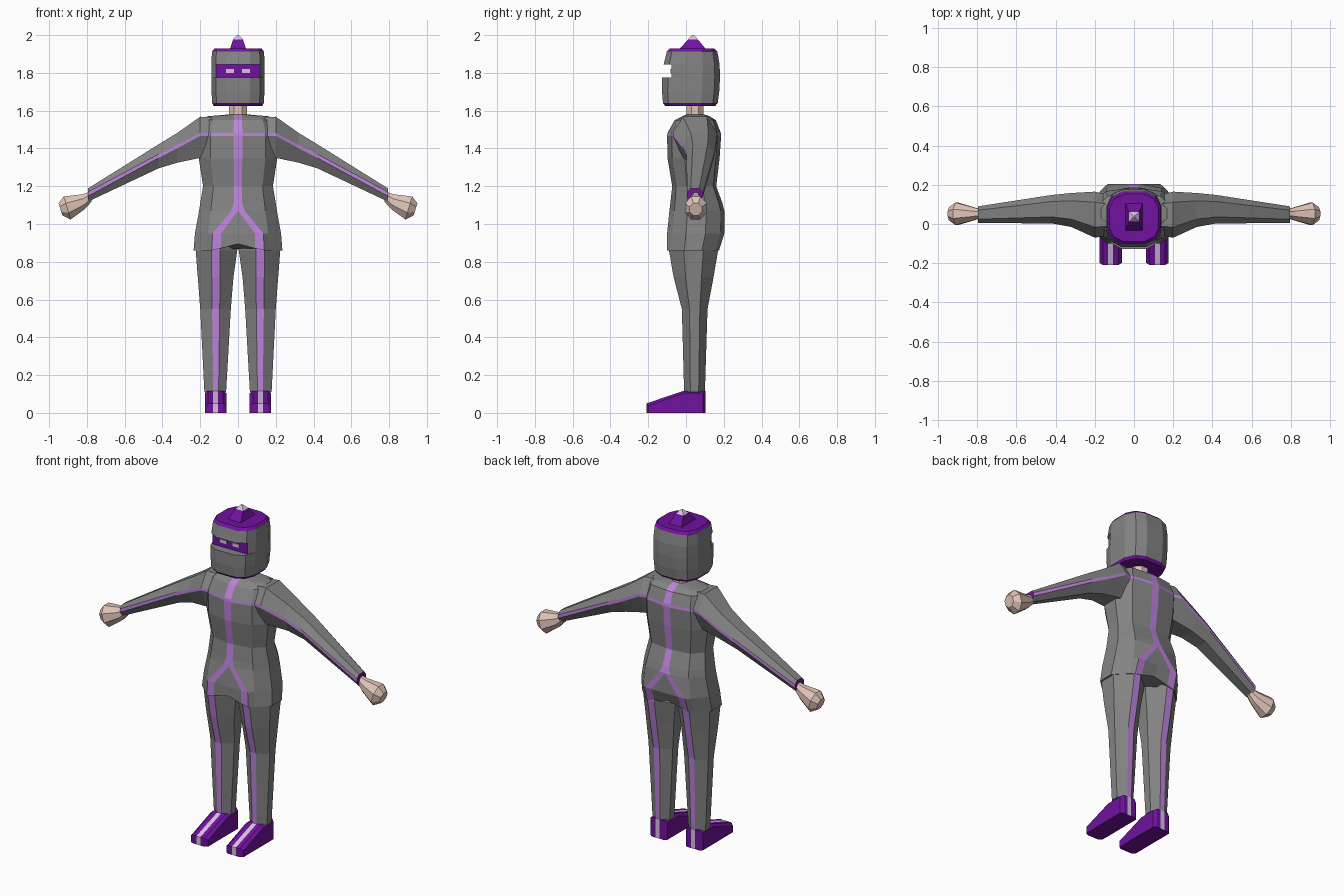
import bpy, bmesh, math

cube = bpy.data.objects.get("Cube")
if cube:
    bpy.data.objects.remove(cube, do_unlink=True)


def material(name, r, g, b):
    m = bpy.data.materials.new(name)
    m.use_nodes = True
    m.diffuse_color = (r, g, b, 1)
    m.node_tree.nodes["Principled BSDF"].inputs["Base Color"].default_value = (r, g, b, 1)
    return m


GREY = material("suit grey", 0.23, 0.23, 0.23)
PURPLE = material("deep purple", 0.16, 0.006, 0.34)
LILAC = material("stripe lilac", 0.52, 0.23, 0.72)
PALE = material("pale lilac", 0.72, 0.55, 0.80)
SKIN = material("skin", 0.75, 0.56, 0.48)


def loft(name, rings, mats, pick=None, caps=(0, 0), mirror=False):
    """Skin a list of equal rings; pick(row, column) chooses the material slot."""
    bm = bmesh.new()
    rows = [[bm.verts.new(p) for p in ring] for ring in rings]
    n = len(rows[0])
    for r in range(len(rows) - 1):
        for c in range(n):
            d = (c + 1) % n
            f = bm.faces.new((rows[r][c], rows[r][d], rows[r + 1][d], rows[r + 1][c]))
            f.material_index = pick(r, c) if pick else 0
    for row, slot in zip((rows[0], rows[-1]), caps):
        bm.faces.new(row).material_index = slot
    bmesh.ops.remove_doubles(bm, verts=bm.verts, dist=0.0001)
    bmesh.ops.recalc_face_normals(bm, faces=bm.faces)
    mesh = bpy.data.meshes.new(name)
    bm.to_mesh(mesh)
    bm.free()
    for m in mats:
        mesh.materials.append(m)
    ob = bpy.data.objects.new(name, mesh)
    bpy.context.collection.objects.link(ob)
    if mirror:
        ob.modifiers.new("Mirror", 'MIRROR').use_mirror_merge = False
    return ob


def box_ring(w, f, b, z):
    return [(-w, f, z), (w, f, z), (w, b, z), (-w, b, z)]


# Torso: the front and back centre columns form the forked stripe
def torso_ring(z, w, f, b, i, o, lift=0.0):
    d = b - f
    half = [(0, f, z + lift), (i, f, z + lift / 3), (o, f, z),
            (max(.7 * w, o + .01), f + .09 * d, z), (w, f + .33 * d, z), (w, b - .33 * d, z),
            (max(.7 * w, o + .01), b - .07 * d, z), (o, b, z), (i, b, z + lift / 3), (0, b, z + lift)]
    return half + [(-x, y, h) for x, y, h in half[-2:0:-1]]


torso_levels = [
    (0.86, .235, -.10, .175, .09, .138, .035),
    (0.95, .228, -.10, .203, .09, .135),
    (1.07, .206, -.088, .203, 0, .036),
    (1.11, .200, -.083, .193, 0, .022),
    (1.20, .185, -.073, .160, 0, .020),
    (1.35, .208, -.098, .178, 0, .023),
    (1.467, .210, -.10, .186, 0, .023),
    (1.483, .208, -.098, .184, 0, .023),
    (1.55, .190, -.06, .158, 0, .022),
    (1.57, .165, -.02, .125, 0, .022),
    (1.58, .050, 0.0, .095, 0, .020),
]
CHEST_BAND = 6
loft("torso", [torso_ring(*t) for t in torso_levels], (GREY, LILAC),
     lambda r, c: int(c in (1, 7, 10, 16) or (r == CHEST_BAND and c not in (4, 13))))


# Arms: thin stripe along front and back, purple cuff at the wrist
def arm_ring(x, f, b, top, bottom, mid, s):
    m, q = (f + b) / 2, (b - f) * .27
    return [(x, f, mid - s), (x, f, mid + s), (x, m - q, top), (x, m + q, top),
            (x, b, mid + s), (x, b, mid - s), (x, m + q, bottom), (x, m - q, bottom)]


loft("arms", [arm_ring(*a) for a in (
    (.14, -.06, .15, 1.565, 1.34, 1.475, .008),
    (.20, -.07, .165, 1.568, 1.35, 1.475, .008),
    (.32, -.015, .158, 1.483, 1.325, 1.41, .009),
    (.42, .003, .148, 1.422, 1.295, 1.36, .010),
    (.795, .005, .09, 1.188, 1.118, 1.158, .011))],
    (GREY, LILAC, PURPLE), lambda r, c: int(c in (0, 4)), (0, 2), True)


# Hands: faceted fists spanning upper and lower outline points
def fist_ring(xt, zt, xb, zb, hy):
    ring = []
    for k in range(8):
        a = math.tau * (k + .5) / 8
        t = math.cos(a) / math.cos(math.pi / 8) / 2
        ring.append(((xt + xb) / 2 + t * (xt - xb), .052 + hy * math.sin(a),
                     (zt + zb) / 2 + t * (zt - zb)))
    return ring


loft("hands", [fist_ring(*h) for h in (
    (.785, 1.170, .775, 1.118, .024), (.825, 1.157, .812, 1.078, .036),
    (.922, 1.146, .886, 1.024, .062), (.95, 1.11, .93, 1.045, .036))],
    (SKIN,), mirror=True)


# Legs: tapering, striped down the front and back
def leg_ring(z, a, b, f, k, s):
    d, c = k - f, .117
    return [(c - s, f, z), (c + s, f, z), (b, f + .3 * d, z), (b, k - .3 * d, z),
            (c + s, k, z), (c - s, k, z), (a, k - .3 * d, z), (a, f + .3 * d, z)]


loft("legs", [leg_ring(*g) for g in (
    (.90, .001, .218, -.085, .165, .023), (.86, .004, .224, -.090, .170, .023),
    (.72, .024, .213, -.066, .146, .022), (.55, .038, .200, -.022, .114, .020),
    (.11, .063, .178, -.010, .100, .014))],
    (GREY, LILAC), lambda r, c: int(c in (0, 4)), mirror=True)

# Feet: wedge profile stepped across x, with a pale middle band
profile = [(-.21, 0), (-.21, .05), (-.012, .117), (.102, .117), (.102, 0)]


def foot_ring(x, inset):
    return [(x, min(max(y, -.21 + inset), .102 - inset), max(z - inset, 0)) for y, z in profile]


loft("feet", [foot_ring(*p) for p in (
    (.062, .012), (.080, 0), (.106, 0), (.132, 0), (.158, 0), (.176, .012))],
    (PURPLE, PALE), lambda r, c: int(r == 2 and c != 4), mirror=True)

# Neck
loft("neck", [[(.052 * math.cos(a), .048 + .048 * math.sin(a), z)
               for a in (math.tau * k / 8 + math.pi / 8 for k in range(8))]
              for z in (1.54, 1.65)], (SKIN,))


# Helmet: rounded block with a recessed visor slot
def helmet_ring(z, w, f, b, limit=-1):
    d = b - f
    half = [(.45 * w, f), (.83 * w, f + .1 * d), (w, f + .3 * d),
            (w, b - .3 * d), (.8 * w, b - .09 * d), (.4 * w, b)]
    ring = half + [(-x, y) for x, y in reversed(half)]
    return [(x, max(y, limit), z) for x, y in ring]


SLOT = -.078
SLOT_ROW = 4
helmet_levels = [
    (1.625, .128, -.11, .155), (1.641, .137, -.122, .168), (1.70, .140, -.127, .176),
    (1.775, .141, -.127, .180), (1.775, .141, -.127, .180, SLOT),
    (1.845, .141, -.118, .178, SLOT), (1.845, .141, -.118, .178),
    (1.912, .138, -.102, .166), (1.928, .126, -.088, .152),
]
loft("helmet", [helmet_ring(*h) for h in helmet_levels], (GREY, PURPLE),
     lambda r, c: int(r in (0, len(helmet_levels) - 2) or (r == SLOT_ROW and c in (0, 10, 11))),
     (1, 1))

# Eyes: thin plates on the visor
loft("eyes", [[(x, y, z) for x, z in ((.02, 1.80), (.064, 1.80), (.064, 1.82), (.02, 1.82))]
              for y in (SLOT - .004, SLOT + .002)], (PALE,), mirror=True)

# Crest: tapered spike with a pale tip
loft("crest", [box_ring(*c) for c in (
    (.043, -.035, .105, 1.926), (.026, .012, .062, 1.978), (.005, .032, .042, 2.0))],
    (PURPLE, PALE), lambda r, c: r, (0, 1))
